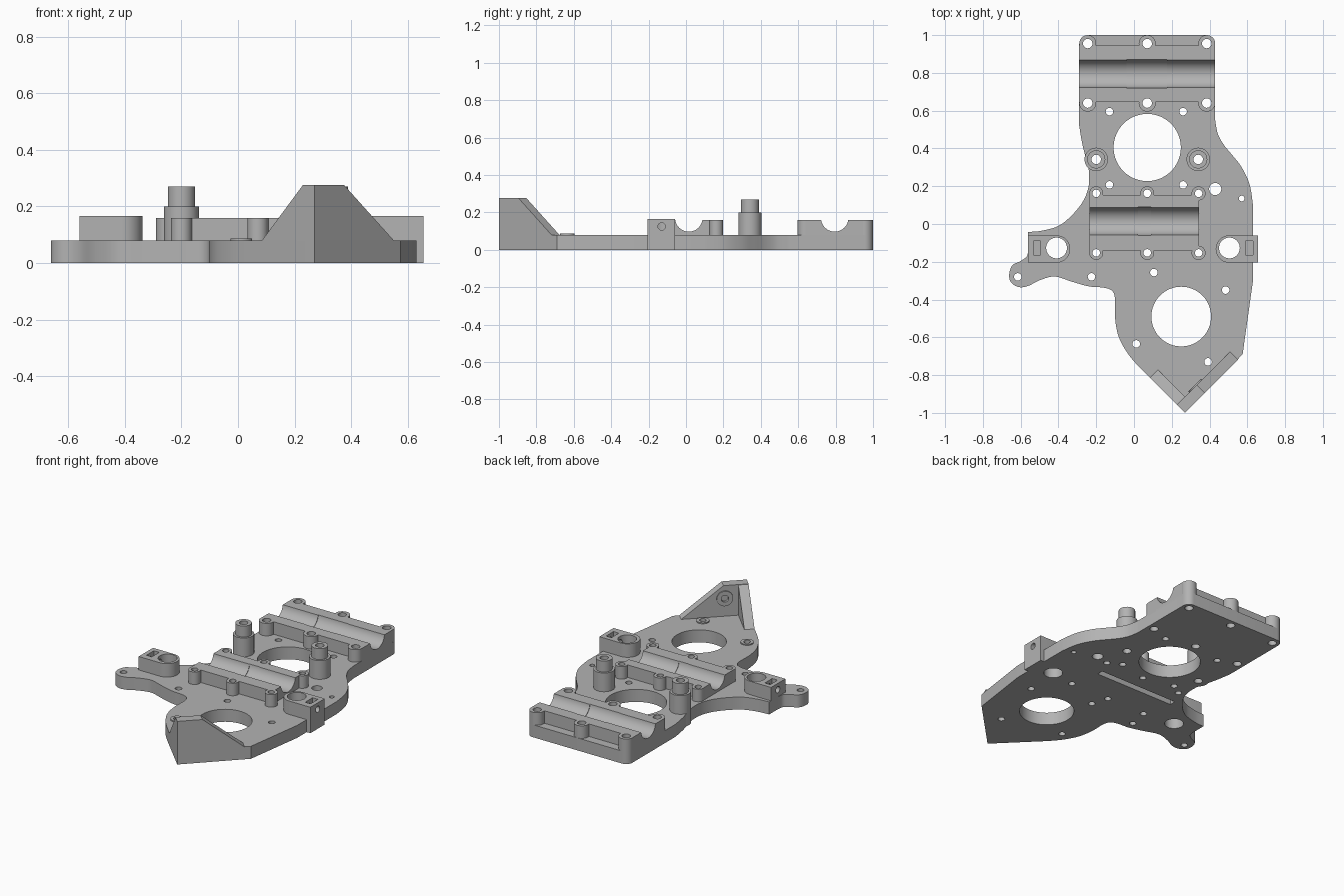
import bpy, bmesh, math
from mathutils import Matrix, Vector

if "Cube" in bpy.data.objects:
    bpy.data.objects.remove(bpy.data.objects["Cube"], do_unlink=True)

grey = bpy.data.materials.new("machined_grey")
grey.use_nodes = True
colour = (0.45, 0.45, 0.45, 1)
grey.diffuse_color = colour
grey.node_tree.nodes["Principled BSDF"].inputs["Base Color"].default_value = colour

PLATE, TOP = 0.08, 0.16


def cyl(bm, x, y, r, z0, z1, seg=32):
    bmesh.ops.create_cone(bm, cap_ends=True, segments=seg, radius1=r, radius2=r, depth=z1 - z0,
                          matrix=Matrix.Translation((x, y, (z0 + z1) / 2)))


def rod(bm, a, b, r, seg=32):
    a, b = Vector(a), Vector(b)
    turn = (b - a).to_track_quat('Z', 'Y').to_matrix().to_4x4()
    bmesh.ops.create_cone(bm, cap_ends=True, segments=seg, radius1=r, radius2=r,
                          depth=(b - a).length, matrix=Matrix.Translation((a + b) / 2) @ turn)


def prism(bm, points, offset):
    bottom = bm.faces.new([bm.verts.new(p) for p in points])
    ext = bmesh.ops.extrude_face_region(bm, geom=[bottom], use_keep_orig=True)
    moved = [g for g in ext["geom"] if isinstance(g, bmesh.types.BMVert)]
    bmesh.ops.translate(bm, verts=moved, vec=offset)


def box(bm, x0, x1, y0, y1, z0, z1):
    prism(bm, [(x0, y0, z0), (x1, y0, z0), (x1, y1, z0), (x0, y1, z0)], (0, 0, z1 - z0))


def arc(cx, cy, r, a0, a1, n=8):
    angles = [math.radians(a0 + (a1 - a0) * i / n) for i in range(n + 1)]
    return [(cx + r * math.cos(a), cy + r * math.sin(a)) for a in angles]


def spline(pts, n=5):
    # Catmull-Rom curve through the points
    p = [Vector(q) for q in [pts[0]] + pts + [pts[-1]]]
    out = []
    for a, b, c, d in zip(p, p[1:], p[2:], p[3:]):
        for i in range(n):
            t = i / n
            out.append(tuple(0.5 * (2 * b + (c - a) * t + (2 * a - 5 * b + 4 * c - d) * t * t
                                    + (3 * b - a - 3 * c + d) * t ** 3)))
    return out + [pts[-1]]


def finish(bm, name):
    bmesh.ops.recalc_face_normals(bm, faces=bm.faces)
    mesh = bpy.data.meshes.new(name)
    bm.to_mesh(mesh)
    bm.free()
    mesh.materials.append(grey)
    ob = bpy.data.objects.new(name, mesh)
    bpy.context.collection.objects.link(ob)
    return ob


def carve(ob, *cutters):
    bpy.ops.object.select_all(action='DESELECT')
    bpy.context.view_layer.objects.active = ob
    ob.select_set(True)
    for cutter in cutters:
        mod = ob.modifiers.new("cut", 'BOOLEAN')
        mod.operation, mod.solver, mod.use_self = 'DIFFERENCE', 'EXACT', True
        mod.object = cutter
        bpy.ops.object.modifier_apply(modifier=mod.name)
    bpy.ops.object.shade_smooth_by_angle(angle=math.radians(30))


def cutter_from(bm, name):
    ob = finish(bm, name)
    ob.hide_render = True
    return ob


upper_screws = [(x, y) for x in (-0.245, 0.07, 0.385) for y in (0.64, 0.955)]
lower_screws = [(x, y) for x in (-0.2, 0.07, 0.342) for y in (-0.153, 0.162)]
post_spots = [(-0.2, 0.342), (0.34, 0.342)]
ring_spots = [(0.012, -0.635), (0.392, -0.73)]
small_holes = [(-0.13, 0.595), (0.26, 0.595), (-0.13, 0.207), (0.26, 0.207), (-0.615, -0.28),
               (-0.225, -0.28), (0.105, -0.257), (0.485, -0.35)]

# Shared vertical holes
bm = bmesh.new()
for x, y in upper_screws + lower_screws + post_spots + ring_spots + small_holes:
    cyl(bm, x, y, 0.025 if (x, y) in post_spots + upper_screws else 0.02, -0.1, 0.5, 20)
for x, y, r in [(0.43, 0.185, 0.032), (0.57, 0.135, 0.015), (-0.41, -0.127, 0.055),
                (0.505, -0.127, 0.055), (0.07, 0.405, 0.178), (0.25, -0.49, 0.158)]:
    cyl(bm, x, y, r, -0.1, 0.5, 64)
holes = cutter_from(bm, "hole_cutter")

# Base plate outline, clockwise from the back left corner
outline = arc(-0.245, 0.955, 0.045, 180, 90) + arc(0.385, 0.955, 0.045, 90, 0)
outline += spline([(0.43, 0.55), (0.443, 0.48), (0.475, 0.42), (0.52, 0.365), (0.57, 0.3),
                   (0.612, 0.21), (0.63, 0.1)])
outline += [(0.63, -0.3), (0.575, -0.69), (0.27, -1.0)]
outline += spline([(0.03, -0.76), (-0.03, -0.69), (-0.08, -0.6), (-0.1, -0.5), (-0.1, -0.4),
                   (-0.115, -0.355), (-0.16, -0.337), (-0.24, -0.33), (-0.33, -0.305),
                   (-0.42, -0.278), (-0.5, -0.298), (-0.56, -0.328), (-0.61, -0.334),
                   (-0.65, -0.31), (-0.661, -0.27), (-0.645, -0.22), (-0.6, -0.196),
                   (-0.567, -0.17), (-0.56, -0.13)])
outline += spline([(-0.56, -0.042), (-0.49, -0.036), (-0.4, -0.01), (-0.33, 0.045),
                   (-0.27, 0.12), (-0.24, 0.2), (-0.238, 0.28)])
outline += spline([(-0.258, 0.36), (-0.275, 0.43), (-0.29, 0.52)])
bm = bmesh.new()
prism(bm, [(x, y, 0) for x, y in outline], (0, 0, PLATE))
plate = finish(bm, "base_plate")
bm = bmesh.new()
box(bm, -0.25, 0.3, 0.03, 0.07, -0.1, 0.045)
slot = cutter_from(bm, "slot_cutter")
carve(plate, holes, slot)


# Bearing holders: a block with screw bosses and a round trough
def bearing_holder(name, x0, x1, y0, y1, yc, band, screws, boss_r):
    bm = bmesh.new()
    box(bm, x0, x1, y0, y1, PLATE - 0.01, TOP)
    for x, y in screws:
        cyl(bm, x, y, boss_r, PLATE - 0.01, TOP)
    holder = finish(bm, name)
    bm = bmesh.new()
    rod(bm, (x0 - 0.1, yc, 0.17), (x1 + 0.1, yc, 0.17), 0.073, 64)
    rod(bm, (band[0], yc, 0.17), (band[1], yc, 0.17), 0.076, 64)
    trough = cutter_from(bm, "trough_cutter")
    carve(holder, trough, holes)
    bpy.data.objects.remove(trough, do_unlink=True)


bearing_holder("rear_bearing_holder", -0.29, 0.43, 0.645, 0.945, 0.795, (-0.04, 0.175),
               upper_screws, 0.045)
bearing_holder("middle_bearing_holder", -0.235, 0.345, -0.14, 0.153, 0.015, (0.02, 0.09),
               lower_screws, 0.037)

# Stepped posts
for (x, y), side in zip(post_spots, ("right", "left")):
    bm = bmesh.new()
    cyl(bm, x, y, 0.062, 0, 0.2, 40)
    cyl(bm, x, y, 0.048, 0.15, 0.27, 40)
    carve(finish(bm, side + "_post"), holes)

# Low rings around the front screw holes
for i, (x, y) in enumerate(ring_spots):
    bm = bmesh.new()
    cyl(bm, x, y, 0.038, PLATE - 0.01, PLATE + 0.007)
    carve(finish(bm, f"front_ring_{i + 1}"), holes)

# Side clamp blocks with a rounded inner end, a nut slot and a cross hole
for side, cx, outer, z0 in (("right", -0.41, -0.56, 0.07), ("left", 0.505, 0.656, 0)):
    s = 1 if outer > cx else -1
    yc, r = -0.1325, 0.0725
    shape = [(cx - s * (x - cx), y) for x, y in arc(cx, yc, r, -90, 90, 20)]
    shape += [(outer, yc + r), (outer, yc - r)]
    bm = bmesh.new()
    prism(bm, [(x, y, z0) for x, y in shape], (0, 0, 0.166 - z0))
    block = finish(bm, side + "_clamp_block")
    bm = bmesh.new()
    xm = outer - s * 0.046
    box(bm, xm - 0.019, xm + 0.019, -0.165, -0.09, 0.09, 0.3)
    rod(bm, (outer + s * 0.05, -0.13, 0.125), (cx + s * 0.02, -0.13, 0.125), 0.02, 20)
    nut = cutter_from(bm, "nut_cutter")
    carve(block, nut, holes)
    bpy.data.objects.remove(nut, do_unlink=True)

# Front corner bracket: two sloped walls meeting at the tip
tip = Vector((0.27, -1.0, 0))
h = math.sqrt(0.5)
along, inward = Vector((h, h, 0)), Vector((-h, h, 0))
for name, d, n, flat, foot in (("left_bracket_wall", along, inward, 0.148, 0.397),
                               ("right_bracket_wall", inward, along, 0.057, 0.262)):
    profile = [(0, PLATE), (0, 0.276), (flat, 0.276), (foot, PLATE)]
    bm = bmesh.new()
    prism(bm, [tip + d * a + Vector((0, 0, z)) for a, z in profile], n * 0.06)
    finish(bm, name)

# Round seat with a blind hole on the inside of the bracket
seat = tip + along * 0.14 + Vector((0, 0, 0.195))
bm = bmesh.new()
rod(bm, seat + inward * 0.04, seat + inward * 0.068, 0.048)
ring = finish(bm, "bracket_seat")
bm = bmesh.new()
rod(bm, seat + inward * 0.05, seat + inward * 0.2, 0.022)
pin = cutter_from(bm, "pin_cutter")
carve(ring, pin)
carve(bpy.data.objects["left_bracket_wall"], pin)

for helper in (holes, slot, pin):
    bpy.data.objects.remove(helper, do_unlink=True)
